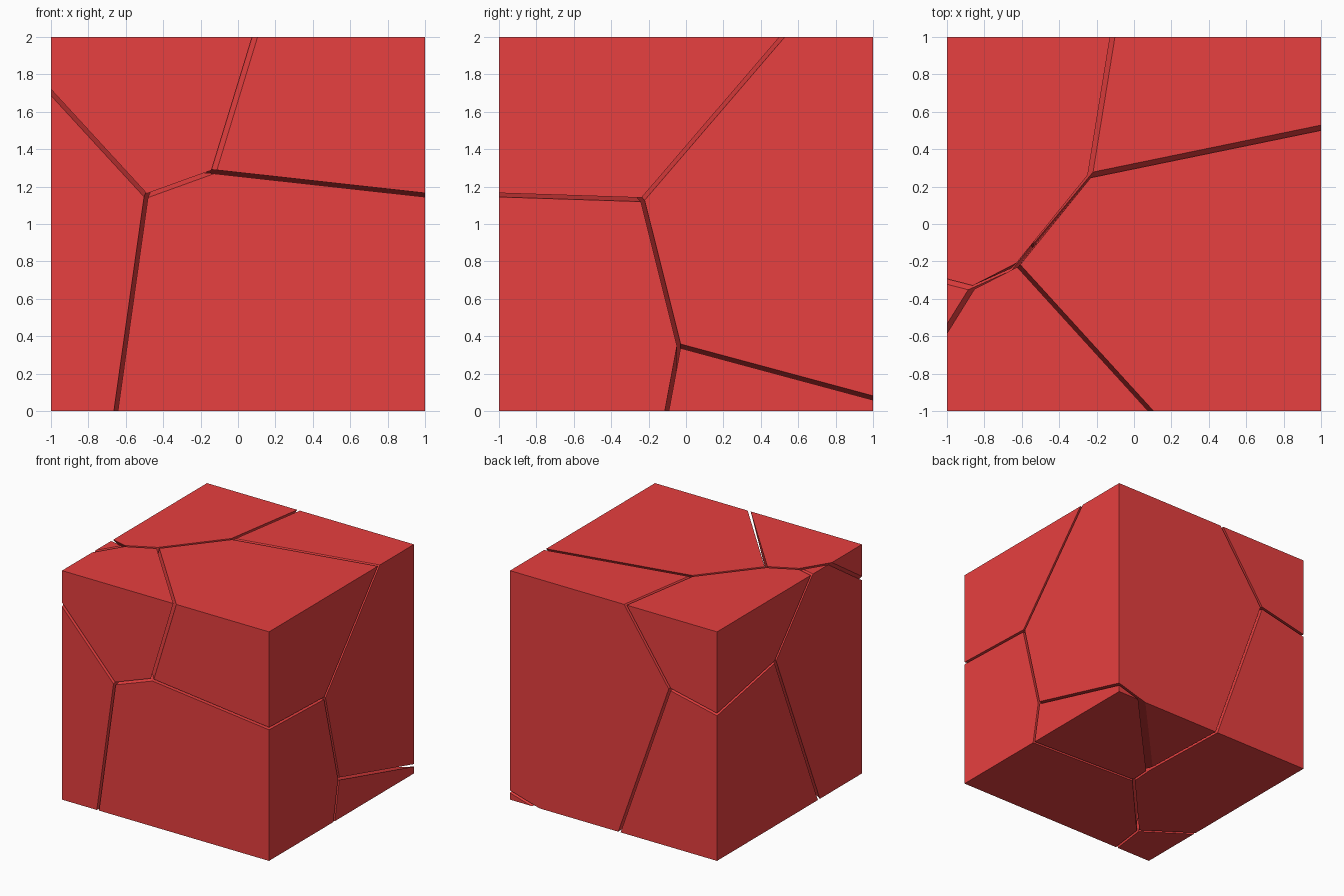
import bpy, bmesh
from mathutils import Vector, Matrix

if "Cube" in bpy.data.objects:
    bpy.data.objects.remove(bpy.data.objects["Cube"])

GAP = 0.0105  # half the crack width

# Each shard owns the region where its linear field (x, y, z, constant) is largest
FIELDS = {
    "front_bottom_shard":     (0.0, 0.0, 0.0, 0.0),
    "front_right_top_shard":  (0.1106, 0.0327, 1.0, -1.2329),
    "back_right_shard":       (-0.0733, 0.927, 0.2318, 0.0272),
    "front_left_top_shard":   (-0.4194, -0.4498, 1.162, -1.9916),
    "left_shard":             (-1.460, 0.195, 0.2057, -0.7584),
    "back_left_bottom_shard": (-0.977, 0.895, -0.0886, 0.008),
    "back_right_foot_shard":  (0.037, 0.8234, -0.1532, 0.0475),
    "back_left_top_shard":    (-1.2233, 1.1133, 1.0276, -1.8827),
}

red = bpy.data.materials.new("red")
red.diffuse_color = (0.8, 0.05, 0.05, 1.0)
red.use_nodes = True
red.node_tree.nodes["Principled BSDF"].inputs["Base Color"].default_value = red.diffuse_color


def cut(bm, point, outward):
    """Slice off everything beyond a plane and cap the opening."""
    geom = bm.verts[:] + bm.edges[:] + bm.faces[:]
    bmesh.ops.bisect_plane(bm, geom=geom, dist=1e-5, plane_co=point,
                           plane_no=outward, clear_outer=True)
    rim = [e for e in bm.edges if e.is_boundary]
    if rim:
        bmesh.ops.holes_fill(bm, edges=rim, sides=0)


def shard(name):
    bm = bmesh.new()
    bmesh.ops.create_cube(bm, size=2, matrix=Matrix.Translation((0, 0, 1)))
    own = FIELDS[name]
    for other, field in FIELDS.items():
        if other == name:
            continue
        d = Vector(own[:3]) - Vector(field[:3])
        c = own[3] - field[3]
        point = d * ((GAP * d.length - c) / d.length_squared)
        cut(bm, point, -d.normalized())
    bmesh.ops.recalc_face_normals(bm, faces=bm.faces[:])
    mesh = bpy.data.meshes.new(name)
    bm.to_mesh(mesh)
    bm.free()
    mesh.materials.append(red)
    bpy.context.collection.objects.link(bpy.data.objects.new(name, mesh))


# Fractured cube: eight convex pieces
for shard_name in FIELDS:
    shard(shard_name)
